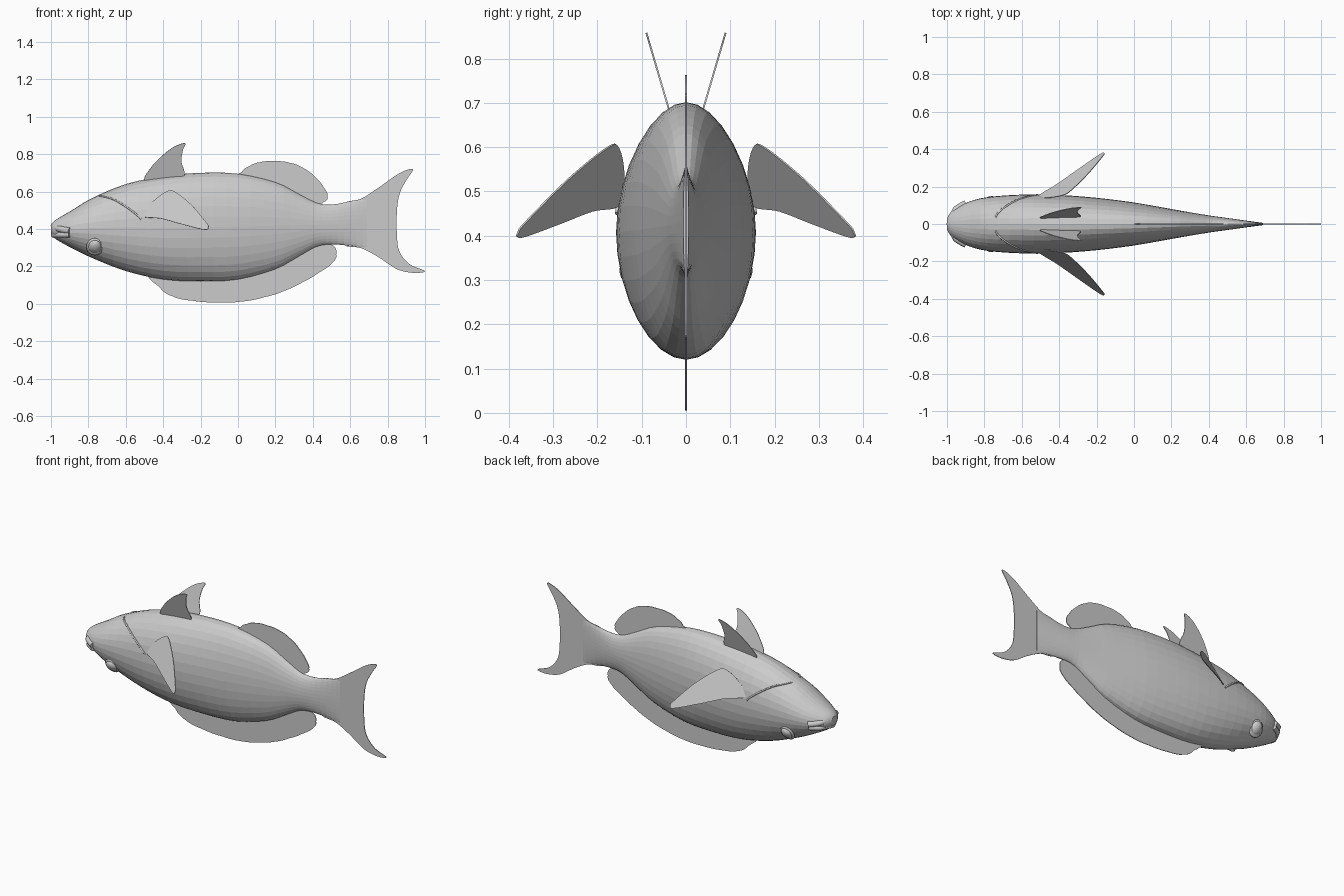
import bpy, bmesh, math
from mathutils import Vector

cube = bpy.data.objects.get("Cube")
if cube:
    bpy.data.objects.remove(cube, do_unlink=True)

grey = bpy.data.materials.new("plain grey")
grey.use_nodes = True
COLOUR = (0.6, 0.6, 0.6, 1)
grey.diffuse_color = COLOUR
grey.node_tree.nodes["Principled BSDF"].inputs["Base Color"].default_value = COLOUR


def spline(points, steps, closed=False):
    """Sample a Catmull-Rom curve through the points."""
    pts = [Vector(p) for p in points]
    n = len(pts)
    get = (lambda i: pts[i % n]) if closed else (lambda i: pts[max(0, min(n - 1, i))])
    out = []
    for i in range(n if closed else n - 1):
        a, b, c, d = (get(i + k) for k in (-1, 0, 1, 2))
        for s in range(steps):
            t = s / steps
            out.append(0.5 * (2 * b + (c - a) * t + (2 * a - 5 * b + 4 * c - d) * t * t
                              + (3 * b - a - 3 * c + d) * t ** 3))
    return out if closed else out + [pts[-1]]


def add_object(name, bm, smooth=False):
    bmesh.ops.recalc_face_normals(bm, faces=bm.faces)
    mesh = bpy.data.meshes.new(name)
    bm.to_mesh(mesh)
    bm.free()
    mesh.materials.append(grey)
    for p in mesh.polygons:
        p.use_smooth = smooth
    obj = bpy.data.objects.new(name, mesh)
    bpy.context.collection.objects.link(obj)
    return obj


# Body profile: x, top z, bottom z, half width
PROFILE = [(-1, .425, .375, .03), (-.98, .445, .35, .062), (-.94, .47, .325, .09),
           (-.88, .505, .293, .12), (-.78, .565, .245, .144), (-.6, .64, .175, .157),
           (-.4, .682, .13, .155), (-.2, .7, .12, .14), (0, .695, .13, .115),
           (.2, .65, .185, .08), (.32, .59, .25, .059), (.42, .54, .305, .043),
           (.5, .53, .317, .032), (.6, .548, .31, .018), (.69, .565, .295, .006)]
SECTIONS = spline([Vector(p) for p in PROFILE], 3)
SIDES = 32


def section_at(x):
    for a, b in zip(SECTIONS, SECTIONS[1:]):
        if a[0] <= x <= b[0]:
            return a.lerp(b, (x - a[0]) / (b[0] - a[0]))
    return SECTIONS[0]


def surface_y(x, z):
    _, top, bottom, width = section_at(x)
    k = (z - (top + bottom) / 2) / ((top - bottom) / 2)
    return width * math.sqrt(max(0, 1 - k * k))


bm = bmesh.new()
rings = []
for x, top, bottom, width in SECTIONS:
    angles = [2 * math.pi * i / SIDES for i in range(SIDES)]
    rings.append([bm.verts.new((x, width * math.cos(a),
                                (top + bottom) / 2 + (top - bottom) / 2 * math.sin(a)))
                  for a in angles])
for r, q in zip(rings, rings[1:]):
    for i in range(SIDES):
        j = (i + 1) % SIDES
        bm.faces.new((r[i], r[j], q[j], q[i]))
bm.faces.new(rings[0])
bm.faces.new(rings[-1])
add_object("body", bm)


def fin(name, outline, y_of=lambda x, z: 0, scallops=0, thickness=.004):
    """Thin sheet from an x-z outline, leaned sideways by y_of."""
    pts = spline(outline, 6, closed=True)
    centre = sum(pts, Vector((0, 0))) / len(pts)
    bm = bmesh.new()
    verts = []
    for i, p in enumerate(pts):
        if scallops:
            p = centre + (p - centre) * (1 + scallops * abs(math.sin(i * math.pi / 6)))
        verts.append(bm.verts.new((p.x, y_of(p.x, p.y), p.y)))
    bm.faces.new(verts)
    obj = add_object(name, bm)
    mod = obj.modifiers.new("thickness", "SOLIDIFY")
    mod.thickness = thickness
    mod.offset = 0


# Fins on the centre line
fin("dorsal_fin", [(0, .67), (.02, .705), (.06, .735), (.12, .757), (.2, .762), (.28, .753),
                   (.35, .725), (.41, .68), (.46, .62), (.478, .575), (.46, .545),
                   (.41, .535), (.3, .56), (.15, .63)], scallops=.015)
fin("anal_fin", [(-.47, .16), (-.42, .09), (-.35, .04), (-.24, .016), (-.1, .007), (.02, .012),
                 (.14, .035), (.25, .07), (.35, .118), (.43, .165), (.5, .215), (.525, .265),
                 (.5, .315), (.42, .32), (.25, .24), (0, .16), (-.25, .15)], scallops=.01)
fin("tail_fin", [(.55, .52), (.66, .562), (.75, .62), (.85, .69), (.91, .718), (.935, .715),
                 (.9, .66), (.865, .59), (.85, .5), (.85, .36), (.865, .275), (.92, .21),
                 (1, .175), (.94, .165), (.85, .185), (.75, .25), (.66, .297), (.55, .33)])


def tube(name, path, radius):
    curve = bpy.data.curves.new(name, "CURVE")
    curve.dimensions = "3D"
    curve.bevel_depth = radius
    curve.bevel_resolution = 2
    curve.use_fill_caps = True
    line = curve.splines.new("POLY")
    line.points.add(len(path) - 1)
    for point, p in zip(line.points, path):
        point.co = (*p, 1)
    curve.materials.append(grey)
    obj = bpy.data.objects.new(name, curve)
    bpy.context.collection.objects.link(obj)


# Paired parts
PECTORAL = [(-.51, .47), (-.46, .54), (-.385, .598), (-.34, .6), (-.25, .53), (-.17, .435),
            (-.158, .41), (-.18, .396), (-.3, .425), (-.41, .455)]
CREST = [(-.5, .66), (-.46, .735), (-.39, .805), (-.33, .845), (-.282, .857), (-.295, .82),
         (-.302, .76), (-.29, .68), (-.4, .655)]
for side, word in ((1, "back"), (-1, "front")):
    fin("pectoral_fin_" + word, PECTORAL,
        lambda x, z: side * (.155 + .56 * (x + .5) - .526 * (z - .47)))
    fin("upper_fin_" + word, CREST, lambda x, z: side * (.04 + .294 * (z - .69)))

    # Eye: socket rim and flattened ball
    ex, ez = -.765, .305
    ey = surface_y(ex, ez)
    for part, radius, depth in (("eye_rim_", .046, .014), ("eye_", .036, .03)):
        bm = bmesh.new()
        bmesh.ops.create_uvsphere(bm, u_segments=16, v_segments=10, radius=1)
        for v in bm.verts:
            v.co = (ex + v.co.x * radius,
                    side * (ey + v.co.y * depth - v.co.z * radius * -.45),
                    ez + v.co.z * radius)
        add_object(part + word, bm, True)

    # Gill cover edge lying on the skin
    gill = spline([(-.74, .578), (-.67, .56), (-.6, .52), (-.54, .475), (-.515, .45)], 5)
    tube("gill_edge_" + word, [(p.x, side * surface_y(p.x, p.y), p.y) for p in gill], .005)

# Lips wrapped round the snout
for name, z, drop, radius in (("upper_lip", .415, .025, .017), ("lower_lip", .367, -.002, .015)):
    half = [(-.985 + .085 * t * t, surface_y(-.985 + .085 * t * t, z) * min(1, t * 1.6), z - drop * t)
            for t in [i / 8 for i in range(9)]]
    tube(name, [(x, -y, h) for x, y, h in reversed(half[1:])] + half, radius)
